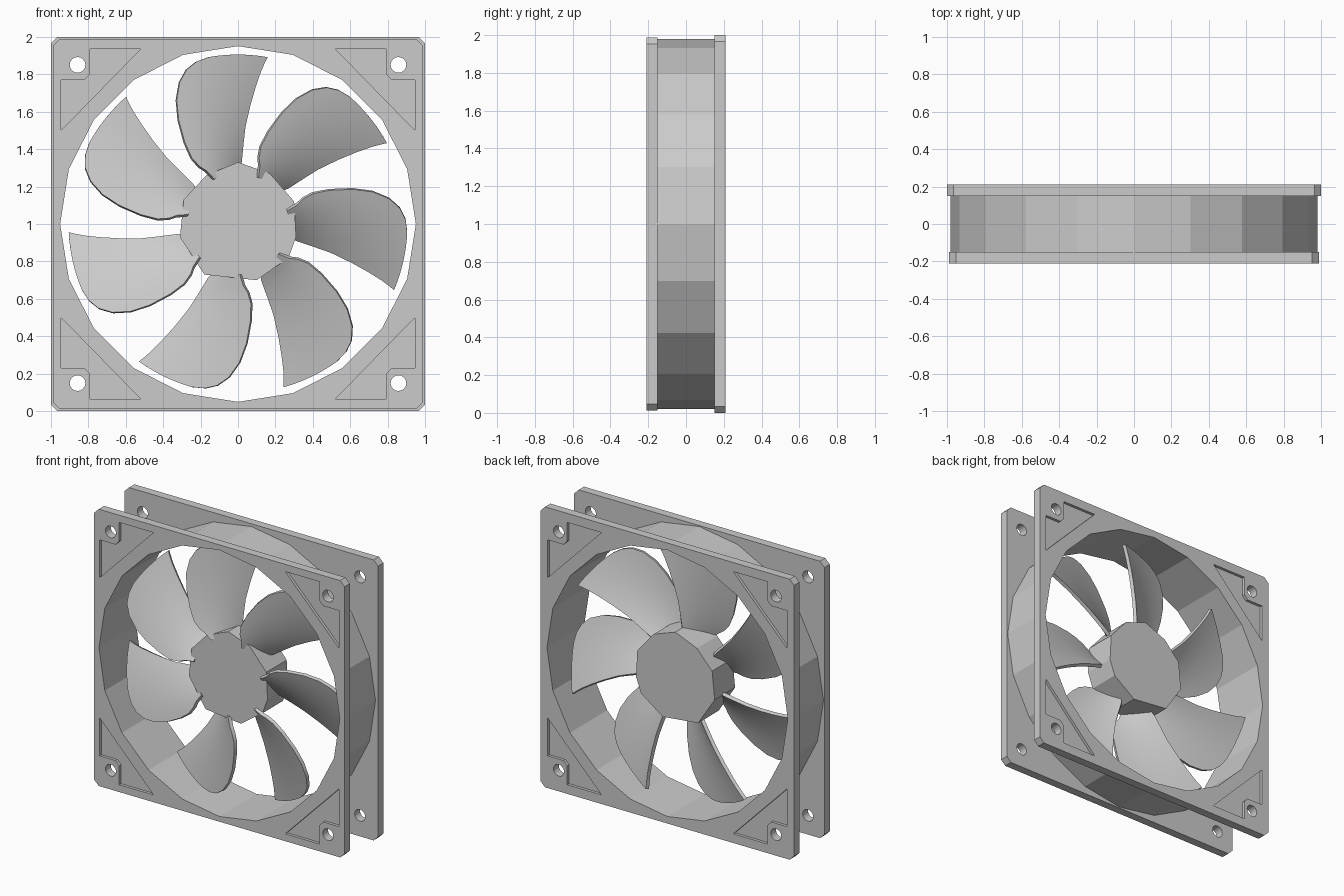
import bpy, bmesh, math
from mathutils import Matrix, Vector

cube = bpy.data.objects.get("Cube")
if cube:
    bpy.data.objects.remove(cube, do_unlink=True)

grey = bpy.data.materials.new("light_grey_plastic")
grey.use_nodes = True
colour = (0.6, 0.6, 0.6, 1)
grey.diffuse_color = colour
grey.node_tree.nodes["Principled BSDF"].inputs["Base Color"].default_value = colour


def finish(name, bm):
    bmesh.ops.recalc_face_normals(bm, faces=bm.faces[:])
    mesh = bpy.data.meshes.new(name)
    bm.to_mesh(mesh)
    bm.free()
    mesh.materials.append(grey)
    obj = bpy.data.objects.new(name, mesh)
    bpy.context.collection.objects.link(obj)
    return obj


def add_prism(bm, points, y0, y1):
    """Extrude an outline, given as x and height from the axis, along y."""
    face = bm.faces.new([bm.verts.new((x, y0, 1 + z)) for x, z in points])
    moved = bmesh.ops.extrude_face_region(bm, geom=[face])["geom"]
    bmesh.ops.translate(bm, vec=(0, y1 - y0, 0),
                        verts=[v for v in moved if isinstance(v, bmesh.types.BMVert)])


def prisms(name, outlines, y0, y1):
    bm = bmesh.new()
    for points in outlines:
        add_prism(bm, points, y0, y1)
    return finish(name, bm)


def circle(radius, sides, cx=0, cz=0):
    return [(cx + radius * math.cos(math.tau * i / sides),
             cz + radius * math.sin(math.tau * i / sides)) for i in range(sides)]


def cut(obj, cutter):
    mod = obj.modifiers.new("cut", "BOOLEAN")
    mod.operation = "DIFFERENCE"
    mod.solver = "EXACT"
    mod.object = cutter
    bpy.context.view_layer.objects.active = obj
    bpy.ops.object.modifier_apply(modifier=mod.name)
    bpy.data.objects.remove(cutter, do_unlink=True)


def four_corners(points):
    return [[(sx * x, sz * z) for x, z in points] for sx in (-1, 1) for sz in (-1, 1)]


BORE = circle(0.95, 20)
POCKET = [(0.945, 0.5), (0.945, 0.77), (0.82, 0.77), (0.79, 0.80),
          (0.79, 0.935), (0.52, 0.935)]


# Square mounting plates with bore, screw holes and shallow corner pockets
def mounting_plate(name, half, y0, y1, outer_face):
    c = half - 0.035
    outline = [(half, -c), (half, c), (c, half), (-c, half),
               (-half, c), (-half, -c), (-c, -half), (c, -half)]
    plate = prisms(name, [outline], y0, y1)
    holes = [BORE] + [circle(0.042, 16, sx * 0.857, sz * 0.85)
                      for sx in (-1, 1) for sz in (-1, 1)]
    cut(plate, prisms("hole_cutter", holes, y0 - 0.1, y1 + 0.1))
    cut(plate, prisms("pocket_cutter", four_corners(POCKET),
                      outer_face - 0.02, outer_face + 0.02))


mounting_plate("front_plate", 0.987, -0.21, -0.15, -0.21)
mounting_plate("back_plate", 1.0, 0.15, 0.21, 0.21)

# Faceted tube between the plates
tube = prisms("housing_tube", [circle(0.98, 20)], -0.15, 0.15)
cut(tube, prisms("tube_cutter", [BORE], -0.3, 0.3))

# Faceted hub
HUB = [(0, 0.33), (0.17, 0.27), (0.3, 0.12), (0.31, -0.07), (0.27, -0.18), (0.1, -0.3),
       (-0.18, -0.27), (-0.31, -0.07), (-0.29, 0.13), (-0.17, 0.26)]
prisms("hub", [HUB], -0.11, 0.12)

# Swept blades: radius, leading angle, trailing angle
STATIONS = [(0.27, 119, 91), (0.33, 121.5, 88), (0.37, 124.5, 87.5), (0.43, 125.5, 87),
            (0.52, 123.5, 86.3), (0.64, 120, 84.5), (0.74, 116.5, 83),
            (0.82, 112.5, 81.8), (0.87, 108.5, 80.9), (0.895, 104.5, 80.4),
            (0.905, 100, 80.2)]
STEPS = 10


def blade(index):
    bm = bmesh.new()
    turn = Matrix.Rotation(math.tau * index / 7, 4, "Y")
    rows = []
    for r, lead, trail in STATIONS:
        row = []
        for j in range(STEPS + 1):
            deg = lead + (trail - lead) * j / STEPS
            u = (124 - deg) / 44
            depth = -0.13 + 0.13 * u + 0.08 * u * u
            a = math.radians(deg)
            p = turn @ Vector((r * math.cos(a), depth, r * math.sin(a)))
            row.append(bm.verts.new(p + Vector((0, 0, 1))))
        rows.append(row)
    for low, high in zip(rows, rows[1:]):
        for j in range(STEPS):
            bm.faces.new((low[j], low[j + 1], high[j + 1], high[j]))
    obj = finish(f"blade_{index + 1}", bm)
    solid = obj.modifiers.new("thickness", "SOLIDIFY")
    solid.thickness = 0.024
    solid.offset = 0
    bpy.ops.object.select_all(action="DESELECT")
    obj.select_set(True)
    bpy.context.view_layer.objects.active = obj
    bpy.ops.object.modifier_apply(modifier=solid.name)
    bpy.ops.object.shade_smooth_by_angle(angle=math.radians(35))


for i in range(7):
    blade(i)
